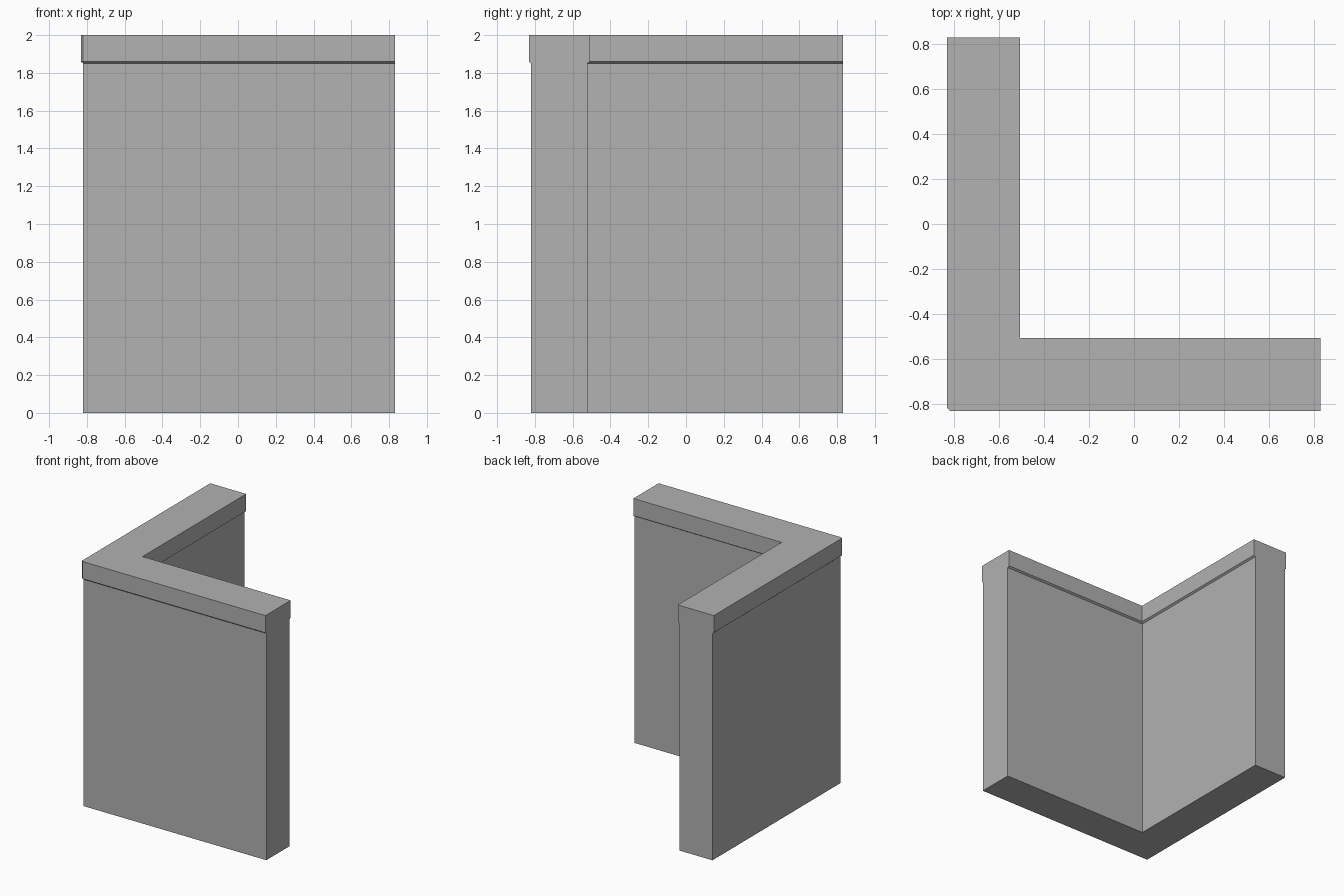
import bpy
import bmesh

cube = bpy.data.objects.get("Cube")
if cube:
    bpy.data.objects.remove(cube, do_unlink=True)

grey = bpy.data.materials.new("plain grey")
grey.use_nodes = True
colour = (0.445, 0.445, 0.445, 1)
grey.diffuse_color = colour
grey.node_tree.nodes["Principled BSDF"].inputs["Base Color"].default_value = colour

END = 0.83  # open ends of both arms


def section(bm, outer, inner, chamfer, z):
    """L-shaped ring of vertices, with an optional chamfer on the outer corner."""
    points = [(-outer, -outer + chamfer), (-outer + chamfer, -outer),
              (END, -outer), (END, -inner), (-inner, -inner),
              (-inner, END), (-outer, END)]
    return [bm.verts.new((x, y, z)) for x, y in points]


# Corner wall with a slightly overhanging coping, lofted upward
bm = bmesh.new()
rings = [section(bm, 0.82, 0.522, 0, 0),
         section(bm, 0.82, 0.522, 0, 1.85),
         section(bm, 0.832, 0.507, 0.012, 1.86),
         section(bm, 0.832, 0.507, 0.012, 2)]
for low, high in zip(rings, rings[1:]):
    for i in range(len(low)):
        j = (i + 1) % len(low)
        bm.faces.new((low[i], low[j], high[j], high[i]))
bm.faces.new(rings[0][::-1])
bm.faces.new(rings[-1])
bmesh.ops.remove_doubles(bm, verts=bm.verts[:], dist=0.0001)
bmesh.ops.recalc_face_normals(bm, faces=bm.faces[:])

mesh = bpy.data.meshes.new("corner_wall")
bm.to_mesh(mesh)
bm.free()
mesh.materials.append(grey)
wall = bpy.data.objects.new("corner_wall", mesh)
bpy.context.collection.objects.link(wall)
